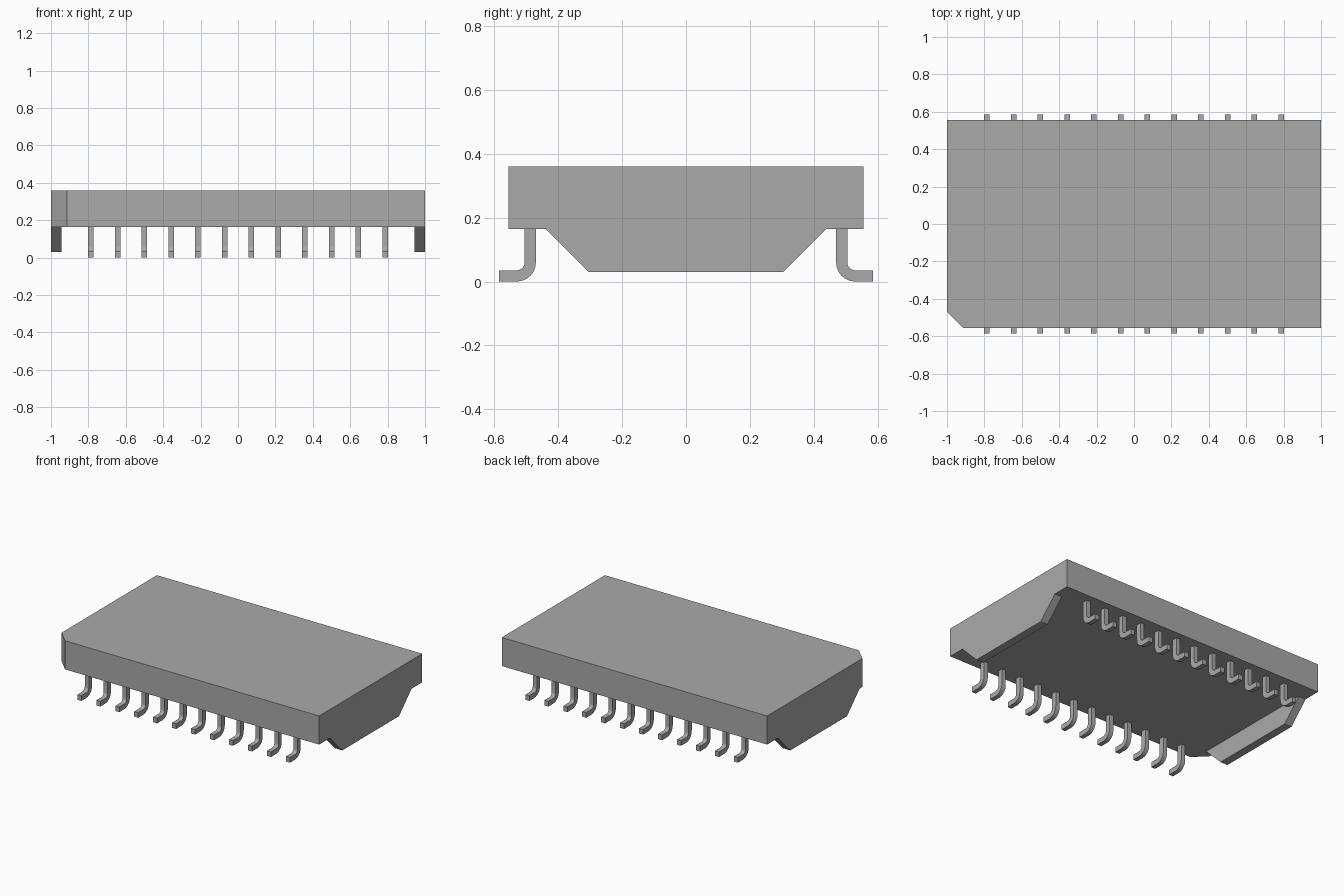
import bpy
import bmesh
import math
from mathutils import Vector

cube = bpy.data.objects.get("Cube")
if cube:
    bpy.data.objects.remove(cube, do_unlink=True)

grey = bpy.data.materials.new("plain_grey")
grey.use_nodes = True
COLOUR = (0.4, 0.4, 0.4, 1)
grey.diffuse_color = COLOUR
grey.node_tree.nodes["Principled BSDF"].inputs["Base Color"].default_value = COLOUR

TOP, BASE, HALF_Y = 0.36, 0.165, 0.555


def extrude(name, points, offset, smooth=False):
    """Extrude a closed planar outline along an offset."""
    bm = bmesh.new()
    face = bm.faces.new([bm.verts.new(p) for p in points])
    result = bmesh.ops.extrude_face_region(bm, geom=[face], use_keep_orig=True)
    moved = [g for g in result["geom"] if isinstance(g, bmesh.types.BMVert)]
    bmesh.ops.translate(bm, verts=moved, vec=Vector(offset))
    bmesh.ops.recalc_face_normals(bm, faces=bm.faces)
    mesh = bpy.data.meshes.new(name)
    bm.to_mesh(mesh)
    bm.free()
    mesh.materials.append(grey)
    obj = bpy.data.objects.new(name, mesh)
    bpy.context.collection.objects.link(obj)
    if smooth:
        bpy.ops.object.select_all(action="DESELECT")
        obj.select_set(True)
        bpy.context.view_layer.objects.active = obj
        bpy.ops.object.shade_smooth_by_angle(angle=math.radians(30))
    return obj


# Slab body with one clipped corner
CUT = 0.085
outline = [(-1, CUT - HALF_Y), (CUT - 1, -HALF_Y), (1, -HALF_Y), (1, HALF_Y), (-1, HALF_Y)]
extrude("body", [(x, y, BASE) for x, y in outline], (0, 0, TOP - BASE))

# Tapered standoff wall under each end
WALL = 0.055
taper = [(-0.44, BASE), (-0.305, 0.03), (0.305, 0.03), (0.44, BASE)]
for name, x in (("right_standoff", -1), ("left_standoff", 1 - WALL)):
    extrude(name, [(x, y, z) for y, z in taper], (WALL, 0, 0))


# Bent pin profile: straight leg, rounded bend, flat foot
def arc(radius, steps=8):
    angles = [math.pi + i * math.pi / 2 / steps for i in range(steps + 1)]
    return [(0.53 + radius * math.cos(a), 0.06 + radius * math.sin(a)) for a in angles]


profile = [(0.47, BASE)] + arc(0.06) + [(0.585, 0), (0.585, 0.035)]
profile += arc(0.025)[::-1] + [(0.505, BASE)]

# Two mirrored rows of twelve pins
PINS, PITCH, WIDTH = 12, 0.143, 0.03
for row, side in (("front", -1), ("back", 1)):
    for i in range(PINS):
        x = (i - (PINS - 1) / 2) * PITCH - WIDTH / 2
        extrude(f"{row}_pin_{i + 1}", [(x, side * y, z) for y, z in profile],
                (WIDTH, 0, 0), smooth=True)
